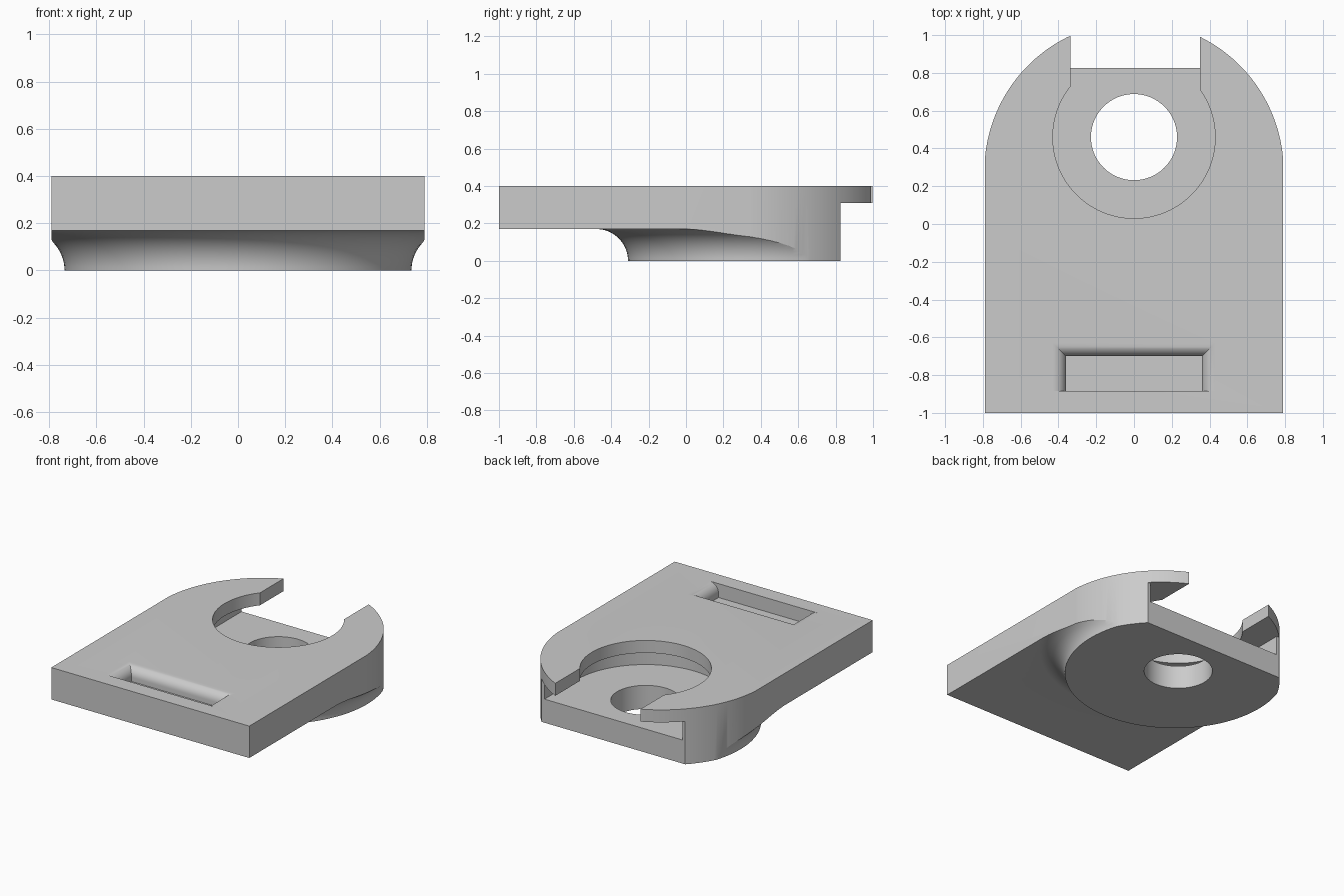
import bpy, bmesh, math

if "Cube" in bpy.data.objects:
    bpy.data.objects.remove(bpy.data.objects["Cube"])

grey = bpy.data.materials.new("plain grey")
grey.use_nodes = True
grey.diffuse_color = (0.6, 0.6, 0.6, 1)
grey.node_tree.nodes["Principled BSDF"].inputs["Base Color"].default_value = (0.6, 0.6, 0.6, 1)


def add_loops(name, loops, ring=False):
    """Skin a stack of equal-length point loops; cap the ends or join them in a ring."""
    bm = bmesh.new()
    rows = [[bm.verts.new(p) for p in loop] for loop in loops]
    n = len(rows[0])
    pairs = list(zip(rows, rows[1:]))
    if ring:
        pairs.append((rows[-1], rows[0]))
    else:
        bm.faces.new(rows[0])
        bm.faces.new(rows[-1])
    for a, b in pairs:
        for i in range(n):
            j = (i + 1) % n
            bm.faces.new((a[i], a[j], b[j], b[i]))
    bmesh.ops.recalc_face_normals(bm, faces=bm.faces)
    mesh = bpy.data.meshes.new(name)
    bm.to_mesh(mesh)
    bm.free()
    obj = bpy.data.objects.new(name, mesh)
    bpy.context.collection.objects.link(obj)
    mesh.materials.append(grey)
    return obj


def prism(name, outline, z0, z1):
    return add_loops(name, [[(x, y, z) for x, y in outline] for z in (z0, z1)])


def rect(x0, x1, y0, y1):
    return [(x0, y0), (x1, y0), (x1, y1), (x0, y1)]


def arc(cy, r, start, end, steps):
    angles = [math.radians(start + (end - start) * i / steps) for i in range(steps + 1)]
    return [(r * math.cos(a), cy + r * math.sin(a)) for a in angles]


def circle(cy, r):
    return arc(cy, r, 0, 360, 96)[:-1]


def cut(target, cutter):
    mod = target.modifiers.new("cut", 'BOOLEAN')
    mod.operation = 'DIFFERENCE'
    mod.solver = 'EXACT'
    mod.object = cutter
    bpy.context.view_layer.objects.active = target
    bpy.ops.object.modifier_apply(modifier=mod.name)
    bpy.data.objects.remove(cutter)


# Plate: square front, round back
outline = [(-0.79, -1), (0.79, -1)] + arc(0.28, 0.792, 4, 176, 96)
plate = prism("mounting_plate", outline, 0, 0.4)

# Underside relief: leaves a round boss with a concave fillet
FILLET, BOSS = 0.17, 0.735
profile = [(BOSS, -0.1)]
for i in range(17):
    t = math.radians(90 * i / 16)
    profile.append((BOSS + FILLET * (1 - math.cos(t)), FILLET * math.sin(t)))
profile += [(3, FILLET), (3, -0.1)]
rows = [[(r * x, 0.425 + r * y, z) for r, z in profile] for x, y in circle(0, 1)]
cut(plate, add_loops("underside_cutter", rows, ring=True))

# Back step, leaving only the two lips behind it
cut(plate, prism("back_cutter", rect(-1, 1, 0.827, 1.3), -0.1, 0.31))

# Wide slot under the lips, open at the back
slot = [(-0.55, 1.2)] + arc(0.46, 0.55, 180, 360, 64) + [(0.55, 1.2)]
cut(plate, prism("slot_cutter", slot, 0.17, 0.31))

# Keyhole opening through the top and round hole through the floor
cut(plate, prism("keyhole_cutter", circle(0.46, 0.43), 0.25, 0.5))
cut(plate, prism("neck_cutter", rect(-0.335, 0.35, 0.5, 1.3), 0.25, 0.5))
cut(plate, prism("hole_cutter", circle(0.46, 0.228), -0.1, 0.25))

# Front pocket with rounded rim on three sides
R = 0.07
levels = [(0.3, 0)]
for i in range(11):
    t = math.radians(9 * i)
    levels.append((0.4 - R + R * math.sin(t), R * (1 - math.cos(t))))
levels.append((0.5, R))
rows = [[(x, y, z) for x, y in rect(-0.36 - o, 0.36 + o, -0.885, -0.7 + o)] for z, o in levels]
cut(plate, add_loops("pocket_cutter", rows))

# Smooth curves, sharp edges
bpy.ops.object.select_all(action='DESELECT')
plate.select_set(True)
bpy.context.view_layer.objects.active = plate
bpy.ops.object.shade_smooth_by_angle(angle=math.radians(25))
